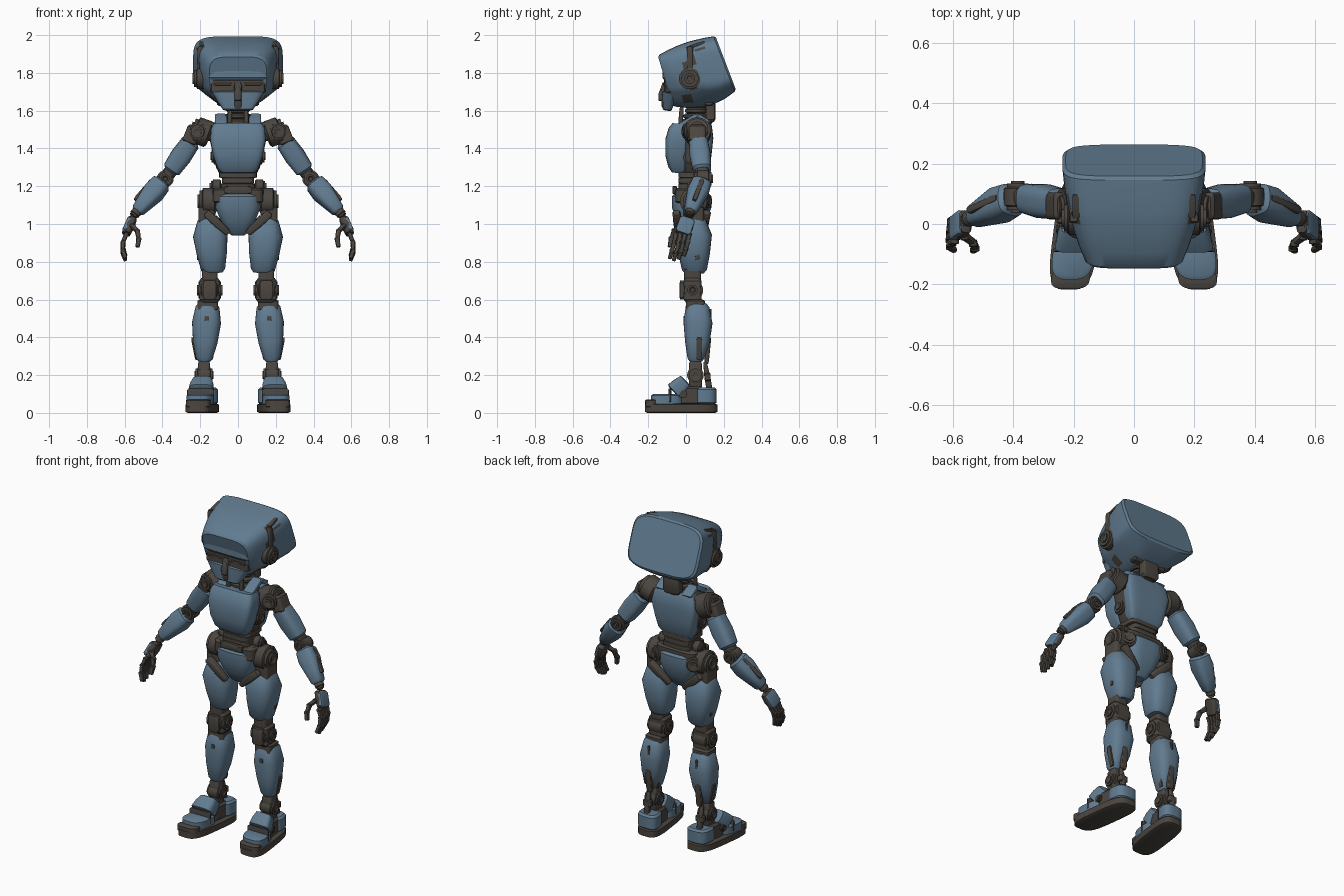
import bpy, bmesh, math
from mathutils import Vector

if "Cube" in bpy.data.objects:
    bpy.data.objects.remove(bpy.data.objects["Cube"])


def material(name, colour):
    made = bpy.data.materials.new(name)
    made.use_nodes = True
    made.diffuse_color = (*colour, 1)
    made.node_tree.nodes["Principled BSDF"].inputs["Base Color"].default_value = (*colour, 1)
    return made


BLUE = material("steel blue", (.12, .2, .28))
DARK = material("dark brown", (.07, .06, .05))
X, Y, Z = Vector((1, 0, 0)), Vector((0, 1, 0)), Vector((0, 0, 1))
FORWARD, DOWN = -Y, -Z


def at(x, y, z):
    return Vector((x, y, z))


def mid(y, z):
    return Vector((0, y, z))


def loft(name, rings, mat, pair=True, power=2, sides=24, shape=None, rule=None):
    """Skin (centre, half width, half depth) rings; pair mirrors across the middle."""
    axis = (rings[-1][0] - rings[0][0]).normalized()
    ref = Y if abs(axis.x) > .9 else X
    across = (ref - axis * ref.dot(axis)).normalized()
    deep = axis.cross(across)
    bm = bmesh.new()
    loops = []
    for centre, width, depth in rings:
        loop = []
        for i in range(sides):
            angle = math.tau * (i + .5) / sides
            c, s = math.cos(angle), math.sin(angle)
            point = centre + across * math.copysign(abs(c) ** (2 / power), c) * width
            point += deep * math.copysign(abs(s) ** (2 / power), s) * depth
            loop.append(bm.verts.new(shape(point) if shape else point))
        loops.append(loop)
    for low, high in zip(loops, loops[1:]):
        for i in range(sides):
            j = (i + 1) % sides
            bm.faces.new((low[i], low[j], high[j], high[i]))
    bm.faces.new(loops[0][::-1])
    bm.faces.new(loops[-1])
    bmesh.ops.recalc_face_normals(bm, faces=bm.faces[:])
    for face in bm.faces:
        face.smooth = True
        if rule and rule(face):
            face.material_index = 1
    for edge in bm.edges:
        edge.smooth = edge.calc_face_angle(0) < math.radians(32)
    mesh = bpy.data.meshes.new(name)
    bm.to_mesh(mesh)
    bm.free()
    mesh.materials.append(mat)
    mesh.materials.append(DARK)
    part = bpy.data.objects.new(name, mesh)
    bpy.context.collection.objects.link(part)
    if pair:
        part.modifiers.new("mirror", "MIRROR").use_mirror_merge = False


def limb(name, start, end, widths, mat=DARK, depth=1, bow=Vector(), bevel=.06, power=3, **style):
    """Part with evenly spaced widths, bevelled ends and an optional bowed spine."""
    last = len(widths) - 1
    stops = [0, bevel, *(i / last for i in range(1, last)), 1 - bevel, 1]
    rings = []
    for t in stops:
        i = min(int(t * last), last - 1)
        width = widths[i] + (widths[i + 1] - widths[i]) * (t * last - i)
        tall = width * depth
        if t in (0, 1):
            width, tall = (size - min(.012, size / 4) for size in (width, tall))
        rings.append((start.lerp(end, t) + bow * math.sin(math.pi * t), width, tall))
    loft(name, rings, mat, power=power, **style)


def block(name, centre, half, mat=DARK, along=Z, power=6, **style):
    """Bevelled box: half width, half depth and half length along an axis."""
    width, depth, length = half
    reach = along.normalized() * length
    limb(name, centre - reach, centre + reach, [width, width], mat,
         depth=depth / width, bevel=.12, power=power, **style)


def joint(name, centre, axis, radius, reach, **style):
    """Round pivot of stepped discs with a dished hub."""
    steps = [(-1, .8), (-.8, 1), (.4, 1), (.5, .8), (.8, .8), (.8, .5), (1, .5), (1, .3), (.9, .2)]
    axis = axis.normalized() * reach
    loft(name, [(centre + axis * t, radius * k, radius * k) for t, k in steps], DARK, **style)


# Head: lofted front to back, jaw drawn in, back face leaning
def head_shape(point):
    if point.z < 1.73:
        point.x *= 1 - 4 * (1.73 - point.z)
    if point.y > .1:
        point.y += (1.86 - point.z) * .09
    return point


def head_rule(face):
    spot, normal = face.calc_center_median(), face.normal
    strap = 0 < spot.y < .04 and abs(normal.x) > .6
    seam = .07 < spot.y < .08 and normal.z > .2
    return strap or seam


def head_ring(y):
    arch = .4 * y - .75 * y * y
    top, bottom = 1.95 + arch, 1.61 + .1 * y + 1.6 * y * y
    shrink = 1 if -.11 < y < .21 else .95
    return mid(y, (top + bottom) / 2), (.2 + .75 * arch) * shrink, (top - bottom) / 2 * shrink


stations = [-.11, -.1, -.05, 0, .04, .07, .08, .14, .2, .21]
loft("head_shell", [head_ring(y) for y in stations], BLUE, pair=False,
     power=4.5, sides=56, shape=head_shape, rule=head_rule)
block("brow_plate", mid(-.08, 1.82), (.16, .045, .06), BLUE, pair=False, sides=40)
limb("jaw_plate", mid(-.1, 1.6), mid(-.085, 1.7), [.075, .11, .14], BLUE, depth=.3, power=4, pair=False)
block("visor", mid(-.08, 1.73), (.145, .036, .04), pair=False)
block("nose_stem", mid(-.1, 1.68), (.02, .03, .07), pair=False)
limb("nose_tip", mid(-.13, 1.65), mid(-.12, 1.73), [.017, .02, .01], pair=False)
block("eye_bar", at(.08, -.116, 1.74), (.006, .006, .05), along=X)
EAR = at(.2, .02, 1.77)
joint("ear_disc", EAR, X, .057, .04)
block("ear_slot", EAR + Z * .1, (.015, .016, .07))
block("temple_slot", at(.19, .06, 1.95), (.014, .008, .04), along=Y + Z * .3)

# Neck
for i, radius in enumerate([.085, .07, .06, .07]):
    centre = mid(.055, 1.54 + .03 * i)
    limb(f"neck_ring_{i}", centre - Z * .015, centre + Z * .015, [radius, radius], bevel=.3, power=2, pair=False)
limb("neck_rod", at(.045, -.03, 1.52), at(.04, -.02, 1.65), [.012, .012, .008])
block("nape_block", mid(.13, 1.6), (.055, .025, .06), pair=False)
block("nape_pivot", at(.08, .12, 1.65), (.025, .025, .03), along=X)

# Torso
limb("chest_plate", mid(-.04, 1.27), mid(-.02, 1.53), [.1, .13, .147, .14], BLUE,
     depth=.45, bow=FORWARD * .02, bevel=.1, power=5, sides=40, pair=False)
limb("torso_core", mid(.04, 1.26), mid(.05, 1.54), [.1, .13, .15, .11], depth=.55, power=4, pair=False)
limb("back_plate", mid(.08, 1.27), mid(.09, 1.55), [.11, .13, .15, .13], BLUE,
     depth=.33, bow=Y * .01, bevel=.1, power=5, sides=40, pair=False)
COLLAR = at(.09, .06, 1.575)
block("collar_front", COLLAR + FORWARD * .05 + DOWN * .03, (.032, .014, .06), BLUE, along=Y + Z * .6)
block("collar_back", COLLAR + Y * .03 + DOWN * .02, (.032, .014, .04), BLUE, along=Y - Z * .6)
joint("chest_side_disc", at(.115, .03, 1.36), X, .045, .03)

# Waist, belt and pelvis
for i, width in enumerate([.09, .085, .1]):
    block(f"waist_band_{i}", mid(.035, 1.2 + .03 * i), (width, .075, .017), pair=False)
block("belt", mid(.03, 1.15), (.135, .09, .04), pair=False)
block("belt_buckle", mid(-.06, 1.18), (.075, .012, .02), pair=False)
joint("waist_side_disc", at(.12, .04, 1.2), X, .035, .03)
limb("pelvis", mid(.03, .94), mid(.03, 1.16), [.045, .09, .12, .12], BLUE,
     depth=.87, power=3.5, sides=36, pair=False)

# Hips
HIP = at(.165, .04, 1.12)
joint("hip_disc", HIP, X, .072, .05)
joint("rear_hip_disc", HIP + at(-.04, .06, 0), Y + X * .5, .045, .03)
block("hip_link", HIP + DOWN * .07, (.045, .055, .05))
for end, y in (("front", -.05), ("back", .11)):
    limb(f"{end}_groin_strap", at(.17, y, 1.06), at(.05, y * .8, .95), [.022, .022, .016], power=4)

# Legs
KNEE, ANKLE = at(.15, .035, .65), at(.18, .05, .2)
SHIN_TOP, SHIN_END = KNEE + at(.01, .025, -.07), ANKLE + Z * .07
limb("thigh", KNEE + at(-.02, .01, .09), HIP + at(-.01, 0, -.08), [.06, .08, .092, .055], BLUE,
     depth=1.04, power=2.8, sides=32)
block("thigh_side_strip", at(.21, .06, .89), (.008, .012, .08))
block("thigh_socket", KNEE + Z * .08, (.042, .045, .04))
block("knee_block", KNEE, (.055, .048, .065))
for side, way in (("outer", X), ("inner", -X)):
    joint(f"{side}_knee_disc", KNEE + way * .025, way, .056, .043)
    joint(f"{side}_ankle_disc", ANKLE + way * .02, way, .044, .03)
    block(f"{side}_calf_slot", SHIN_END + way * .05 + at(0, .02, .07), (.008, .015, .06), along=Z + way * .2)
block("knee_cap", KNEE + FORWARD * .055, (.035, .014, .05))
block("knee_lower", KNEE + at(.01, .015, -.08), (.055, .05, .03))
limb("shin", SHIN_TOP, SHIN_END, [.06, .077, .065, .04], BLUE, bow=Y * .008, power=2.8, sides=32)
block("shin_marker", at(.165, -.01, .5), (.012, .004, .012))
block("calf_seam", at(.163, .13, .5), (.007, .006, .05))
block("calf_piston", at(.17, .115, .33), (.018, .012, .07), along=Z + Y * .1)

# Ankles
block("ankle_post", ANKLE, (.032, .034, .08))
limb("heel_rod", ANKLE + at(0, .075, -.08), ANKLE + at(0, .05, .07), [.016, .016, .009])
block("heel_clevis", ANKLE + at(0, .065, -.01), (.026, .016, .02))


# Feet, turned slightly outward
def splay(point):
    point.x += (.05 - point.y) * .13
    return point


FOOT = at(.18, 0, 0)
block("sole", FOOT + at(0, -.026, .025), (.077, .192, .025), power=3.6, sides=36, shape=splay)
block("toe_cap", FOOT + at(0, -.18, .05), (.064, .036, .022), power=3, shape=splay)
block("toe_plate", FOOT + at(0, -.1, .07), (.07, .085, .03), BLUE, power=3, shape=splay)
limb("instep_plate", FOOT + at(0, -.065, .11), FOOT + at(0, 0, .17), [.066, .062, .05], BLUE,
     depth=.76, power=4, shape=splay)
block("instep_seam", FOOT + at(0, -.085, .09), (.071, .008, .04), shape=splay)
block("foot_core", FOOT + at(0, .03, .09), (.052, .06, .05), shape=splay)
joint("foot_side_disc", FOOT + at(.055, -.015, .1), X, .022, .014, shape=splay)
block("heel_cup", FOOT + at(0, .106, .09), (.065, .057, .045), BLUE, power=3, shape=splay)

# Shoulders and arms
SHOULDER, ELBOW, WRIST = at(.21, .06, 1.49), at(.385, .09, 1.24), at(.54, .02, 1.06)
upper, lower = ELBOW - SHOULDER, WRIST - ELBOW
block("shoulder_axle", SHOULDER - X * .05, (.05, .05, .04), along=X)
joint("shoulder_disc", SHOULDER - X * .01, X + Z * .35, .072, .055)
joint("shoulder_front_disc", SHOULDER + FORWARD * .05, FORWARD + X * .2, .045, .03)
block("shoulder_yoke", SHOULDER + at(.035, 0, -.02), (.038, .045, .05), along=DOWN + X * .4)
limb("upper_arm_core", SHOULDER, ELBOW, [.035, .035])
limb("upper_arm", SHOULDER + upper * .2, SHOULDER + upper * .84, [.05, .056, .048], BLUE)
for end, way in (("back", Y), ("front", FORWARD)):
    joint(f"{end}_elbow_disc", ELBOW + way * .012, way, .045, .04)
limb("forearm", ELBOW + lower * .1, ELBOW + lower * .97, [.052, .058, .046, .034], BLUE)
block("forearm_slot", ELBOW + lower * .5 + at(.035, .01, .03), (.012, .012, .075), along=lower)
joint("wrist_disc", WRIST, lower, .027, .03)

# Hands
KNUCKLES = at(.592, -.02, .945)
palm = KNUCKLES - WRIST
limb("palm", WRIST + palm * .25, KNUCKLES, [.019, .022, .018], depth=2, power=4)
block("hand_back_plate", WRIST + palm * .6 + X * .015, (.013, .041, .045), BLUE, along=palm)


def finger(name, base, heading, curl, radius, length):
    for i in range(3):
        tip = base + heading.normalized() * length
        limb(f"{name}_bone_{i}", base, tip, [radius, radius * .8], sides=12)
        joint(f"{name}_knuckle_{i}", base, Y, radius, radius, sides=12)
        base, heading = tip, heading.normalized() + curl


for i, length in enumerate([.041, .047, .05, .046]):
    finger(f"finger_{i}", KNUCKLES + Y * (.038 - .024 * i), DOWN + X * .4 + FORWARD * .2,
           -X * .35 + FORWARD * .05, .0125, length)
finger("thumb", WRIST + at(.02, -.06, -.07), DOWN - X + FORWARD * .8, DOWN * .7 + X * .4, .014, .045)
